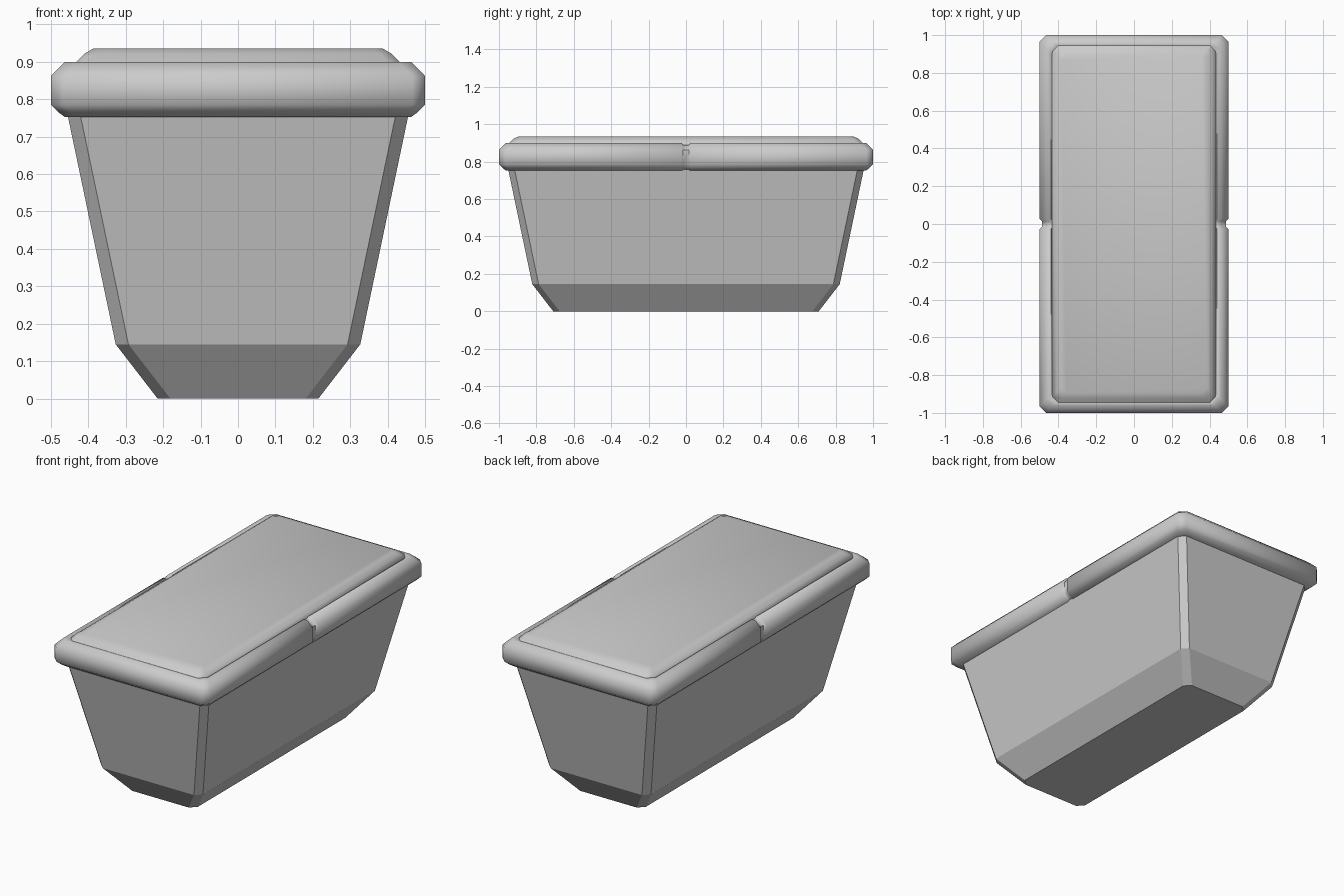
import bpy, bmesh, math

if "Cube" in bpy.data.objects:
    bpy.data.objects.remove(bpy.data.objects["Cube"])


def outline(hx, hy, c, notch=0.0):
    """Rectangle with cut corners; a positive notch adds a small groove mid-way on both long sides."""
    mid = [(hx, -0.026), (hx - notch, -0.015), (hx - notch, 0.015), (hx, 0.026)] if notch else []
    half = [(hx - c, -hy), (hx, -hy + c)] + mid + [(hx, hy - c), (hx - c, hy)]
    return half + [(-x, -y) for x, y in half]


def loft(name, rings, cap_start=False, cap_end=False, close=False, smooth=None):
    """Skin a stack of matching rings of 3D points."""
    bm = bmesh.new()
    vs = [[bm.verts.new(p) for p in ring] for ring in rings]
    n = len(vs[0])
    pairs = list(zip(vs, vs[1:])) + ([(vs[-1], vs[0])] if close else [])
    for a, b in pairs:
        for i in range(n):
            j = (i + 1) % n
            bm.faces.new((a[i], a[j], b[j], b[i]))
    if cap_start:
        bm.faces.new(vs[0][::-1])
    if cap_end:
        bm.faces.new(vs[-1])
    bmesh.ops.recalc_face_normals(bm, faces=bm.faces)
    mesh = bpy.data.meshes.new(name)
    bm.to_mesh(mesh)
    bm.free()
    obj = bpy.data.objects.new(name, mesh)
    bpy.context.collection.objects.link(obj)
    if smooth:
        bpy.context.view_layer.objects.active = obj
        obj.select_set(True)
        bpy.ops.object.shade_smooth_by_angle(angle=math.radians(smooth))
        obj.select_set(False)
    return obj


def lift(points, z):
    return [(x, y, z) for x, y in points]


# Tapered tub with a sloped foot
tub = [(0.215, 0.71, 0.0), (0.327, 0.822, 0.145), (0.457, 0.952, 0.765)]
loft("tub", [lift(outline(hx, hy, 0.034), z) for hx, hy, z in tub], cap_start=True, cap_end=True)

# Rim band: (inset, height) section, with a groove at the middle of each long side
section = [(0.075, 0.752), (0.038, 0.752), (0.02, 0.765), (0.0, 0.785), (0.0, 0.862),
           (0.022, 0.885), (0.038, 0.9), (0.06, 0.9), (0.075, 0.88)]
rim_rings = []
for d, z in section:
    pts = outline(0.5 - d, 1.0 - d, 0.034, 0.014)
    dip = 0.01 if z > 0.87 else 0.0
    rim_rings.append([(x, y, z - (dip if abs(y) < 0.02 else 0)) for x, y in pts])
loft("rim", rim_rings, close=True, smooth=50)

# Gently domed soil filling
soil = [(0.437, 0.937, 0.87), (0.432, 0.945, 0.9), (0.41, 0.922, 0.922), (0.388, 0.895, 0.935)]
loft("soil", [lift(outline(hx, hy, 0.03), z) for hx, hy, z in soil],
     cap_start=True, cap_end=True, smooth=50)
